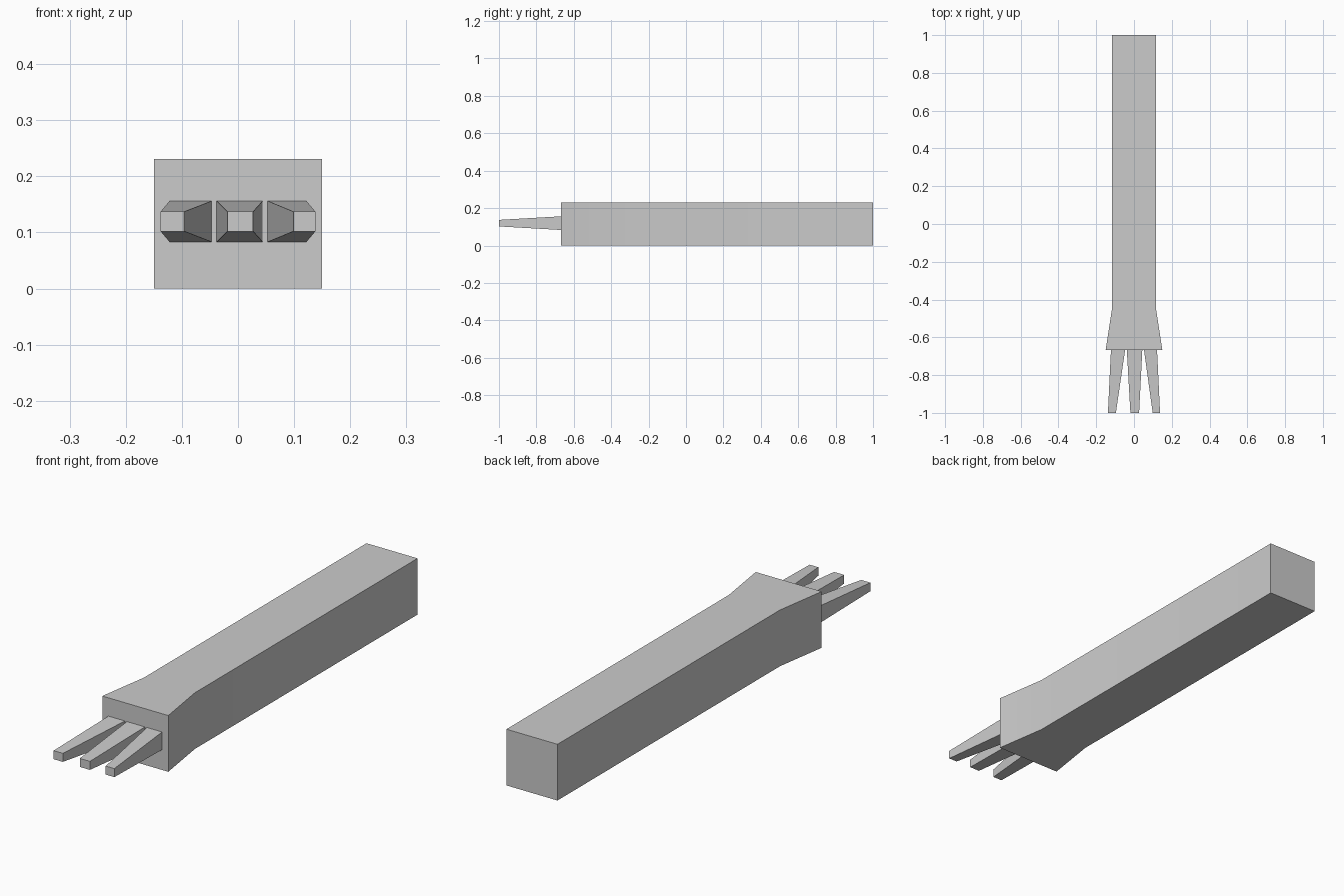
import bpy, bmesh
from math import radians

if "Cube" in bpy.data.objects:
    bpy.data.objects.remove(bpy.data.objects["Cube"])


def finish(name, bm):
    bmesh.ops.recalc_face_normals(bm, faces=bm.faces)
    mesh = bpy.data.meshes.new(name)
    bm.to_mesh(mesh)
    bm.free()
    obj = bpy.data.objects.new(name, mesh)
    bpy.context.collection.objects.link(obj)
    return obj


def loft(name, sections):
    """Join rectangular sections (y, x0, x1, z0, z1) into a closed solid."""
    bm = bmesh.new()
    rings = [[bm.verts.new(p) for p in ((x0, y, z0), (x1, y, z0), (x1, y, z1), (x0, y, z1))]
             for y, x0, x1, z0, z1 in sections]
    for a, b in zip(rings, rings[1:]):
        for i in range(4):
            j = (i + 1) % 4
            bm.faces.new((a[i], a[j], b[j], b[i]))
    bm.faces.new(rings[0])
    bm.faces.new(rings[-1])
    return finish(name, bm)


# Square handle, flaring out at the front
FRONT, TIP = -0.667, -1.0
handle = loft("handle", [
    (FRONT, -0.15, 0.15, 0, 0.231),
    (-0.445, -0.116, 0.116, 0, 0.231),
    (1.0, -0.116, 0.116, 0, 0.231),
])
bpy.context.view_layer.objects.active = handle
handle.select_set(True)
bpy.ops.object.shade_smooth_by_angle(angle=radians(30))

# Three tapered prongs: base and tip x ranges
prongs = {
    "left_prong": ((-0.122, -0.047), (-0.138, -0.096)),
    "middle_prong": ((-0.038, 0.044), (-0.019, 0.027)),
    "right_prong": ((0.053, 0.122), (0.099, 0.138)),
}
for name, (base, tip) in prongs.items():
    loft(name, [(TIP, *tip, 0.102, 0.137), (FRONT, *base, 0.083, 0.156)])
